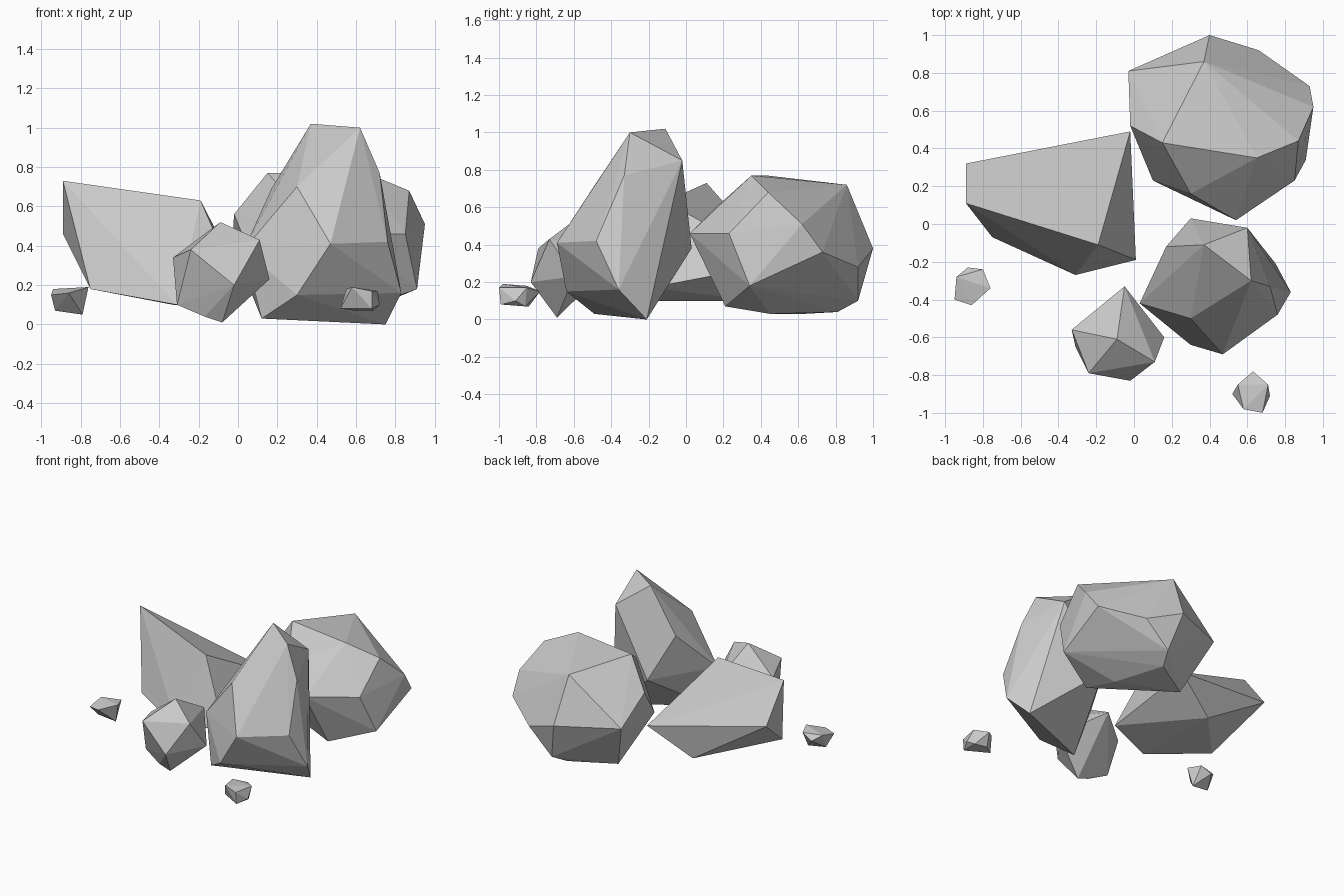
import bpy, bmesh


def rock(name, corners):
    """Flat-faced boulder: the convex hull around a few corner points."""
    bm = bmesh.new()
    for c in corners:
        bm.verts.new(c)
    hull = bmesh.ops.convex_hull(bm, input=bm.verts[:])
    inner = {v for v in hull["geom_interior"] + hull["geom_unused"]
             if isinstance(v, bmesh.types.BMVert)}
    bmesh.ops.delete(bm, geom=list(inner), context='VERTS')
    bmesh.ops.recalc_face_normals(bm, faces=bm.faces[:])
    mesh = bpy.data.meshes.new(name)
    bm.to_mesh(mesh)
    bm.free()
    bpy.context.collection.objects.link(bpy.data.objects.new(name, mesh))


# Round boulder at the back: crown, belt, underside
rock("back_boulder", [
    (.37, .86, .72), (.15, .43, .77), (.65, .35, .77), (.87, .44, .68), (.30, .16, .60),
    (-.03, .81, .40), (.40, 1, .38), (.66, .92, .28), (.93, .73, .36), (.95, .62, .51),
    (.85, .23, .46), (.54, .02, .46), (.10, .23, .27), (-.02, .52, .56),
    (.91, .34, .18), (.60, .21, .07), (.12, .63, .03), (.55, .45, .03),
    (.42, .81, .04), (.47, .92, .10)])

# Wedge slab on the left
rock("wedge_rock", [
    (-.89, .11, .73), (-.89, .32, .46), (-.19, -.11, .63), (-.02, .49, .30),
    (.01, -.19, .17), (-.75, -.07, .18), (-.31, -.27, .10), (-.33, .39, .10)])

# Tall spire in the middle: tip, waist, base
rock("spire_rock", [
    (.37, -.11, 1.02), (.62, -.30, 1.0), (.60, -.02, .85), (.72, -.33, .77),
    (.17, -.12, .69), (.30, -.50, .70),
    (.47, -.69, .41), (.76, -.48, .42), (.03, -.42, .38), (.30, .03, .38),
    (.83, -.36, .16), (.30, -.64, .15), (.75, -.21, 0), (.12, -.49, .03)])

# Smaller boulder in front
rock("front_boulder", [
    (-.09, -.61, .52), (-.24, -.79, .38), (-.33, -.56, .34), (.11, -.73, .43),
    (-.05, -.33, .36), (.16, -.60, .23), (-.02, -.83, .20),
    (-.08, -.69, .01), (-.17, -.69, .04), (-.31, -.65, .10)])

# Two pebbles
rock("left_pebble", [
    (-.95, -.40, .15), (-.94, -.28, .18), (-.88, -.23, .14), (-.80, -.24, .18),
    (-.76, -.34, .19), (-.86, -.43, .16), (-.79, -.32, .05), (-.93, -.33, .07)])
rock("right_pebble", [
    (.63, -.78, .15), (.71, -.85, .17), (.72, -.91, .10), (.68, -1, .17),
    (.58, -.98, .19), (.52, -.90, .08), (.55, -.85, .18),
    (.68, -.99, .08), (.60, -.84, .07), (.69, -.86, .07)])
